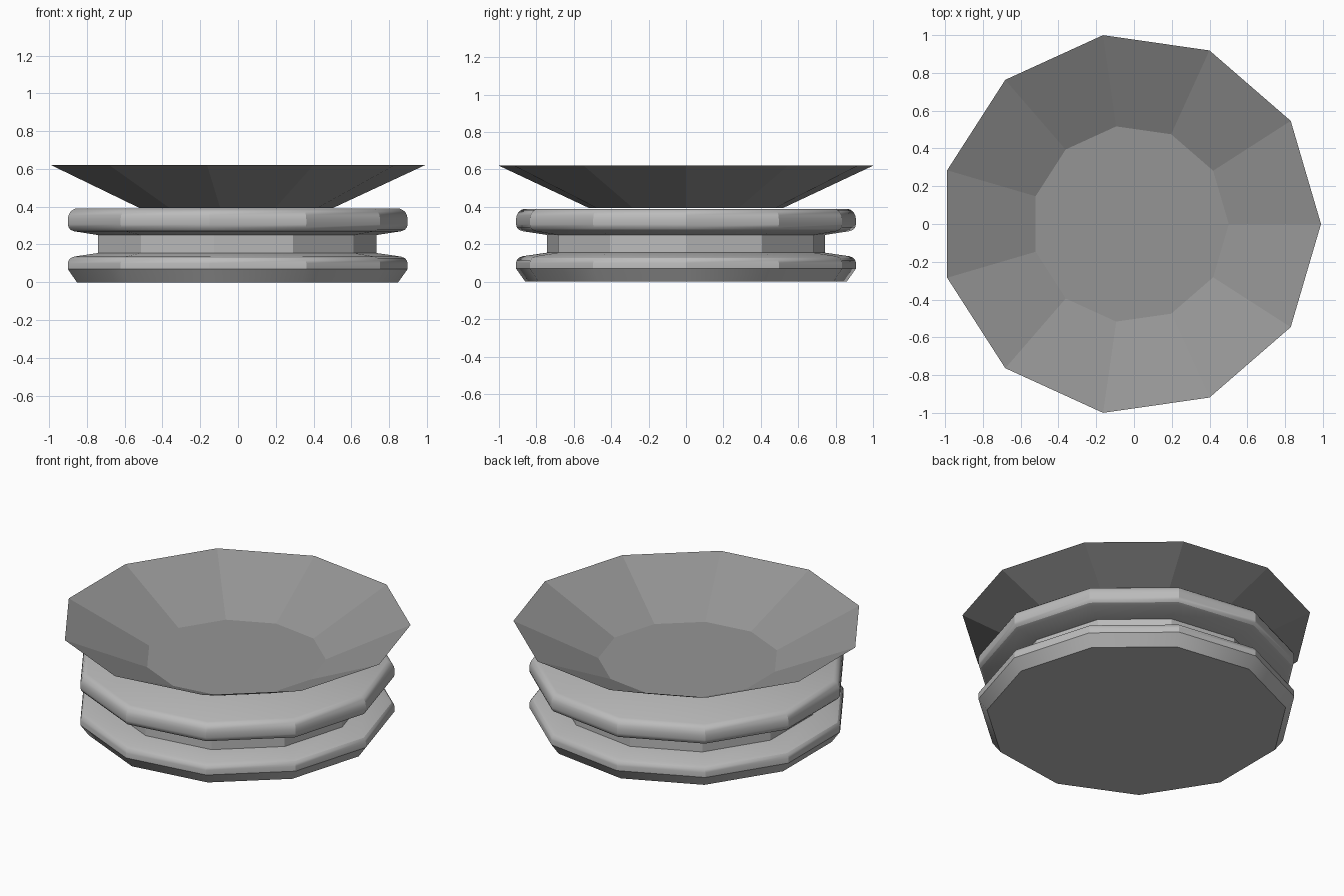
import bpy, math

if "Cube" in bpy.data.objects:
    bpy.data.objects.remove(bpy.data.objects["Cube"])

SIDES = 11
CX = -0.02  # an odd polygon is off-centre, so shift it to centre its bounds


def grey(name, v):
    mat = bpy.data.materials.new(name)
    mat.diffuse_color = (v, v, v, 1)
    mat.use_nodes = True
    mat.node_tree.nodes["Principled BSDF"].inputs["Base Color"].default_value = mat.diffuse_color
    return mat


def lathe(name, profile, mat, cap_start=False, cap_end=False, smooth=None):
    """Sweep an (r, z) profile around an 11-sided polygon."""
    verts, faces = [], []
    for r, z in profile:
        for i in range(SIDES):
            a = 2 * math.pi * i / SIDES
            verts.append((CX + r * math.cos(a), r * math.sin(a), z))
    for k in range(len(profile) - 1):
        for i in range(SIDES):
            j = (i + 1) % SIDES
            b, t = k * SIDES, (k + 1) * SIDES
            faces.append((b + i, b + j, t + j, t + i))
    if cap_start:
        faces.append(tuple(reversed(range(SIDES))))
    if cap_end:
        n = (len(profile) - 1) * SIDES
        faces.append(tuple(range(n, n + SIDES)))
    mesh = bpy.data.meshes.new(name)
    mesh.from_pydata(verts, [], faces)
    mesh.materials.append(mat)
    ob = bpy.data.objects.new(name, mesh)
    bpy.context.collection.objects.link(ob)
    if smooth:
        bpy.ops.object.select_all(action='DESELECT')
        ob.select_set(True)
        bpy.context.view_layer.objects.active = ob
        bpy.ops.object.shade_smooth_by_angle(angle=math.radians(smooth))
    return ob


# Spool-shaped base: lower disc, waist and upper disc, with rounded rims
lathe("spool_base", [
    (0.868, 0), (0.918, 0.07),
    (0.918, 0.10), (0.914, 0.115), (0.903, 0.128), (0.883, 0.136),
    (0.752, 0.155), (0.752, 0.25),
    (0.883, 0.270), (0.903, 0.278), (0.914, 0.291), (0.918, 0.306),
    (0.918, 0.335), (0.914, 0.355), (0.904, 0.373), (0.891, 0.383),
    (0.876, 0.39)], grey("base_grey", 0.5), True, True, smooth=28)

# Thin flared dish with a flat floor
dish = lathe("flared_dish", [(0.522, 0.393), (1.01, 0.62)],
             grey("dish_grey", 0.3), cap_start=True)
dish.data.flip_normals()
